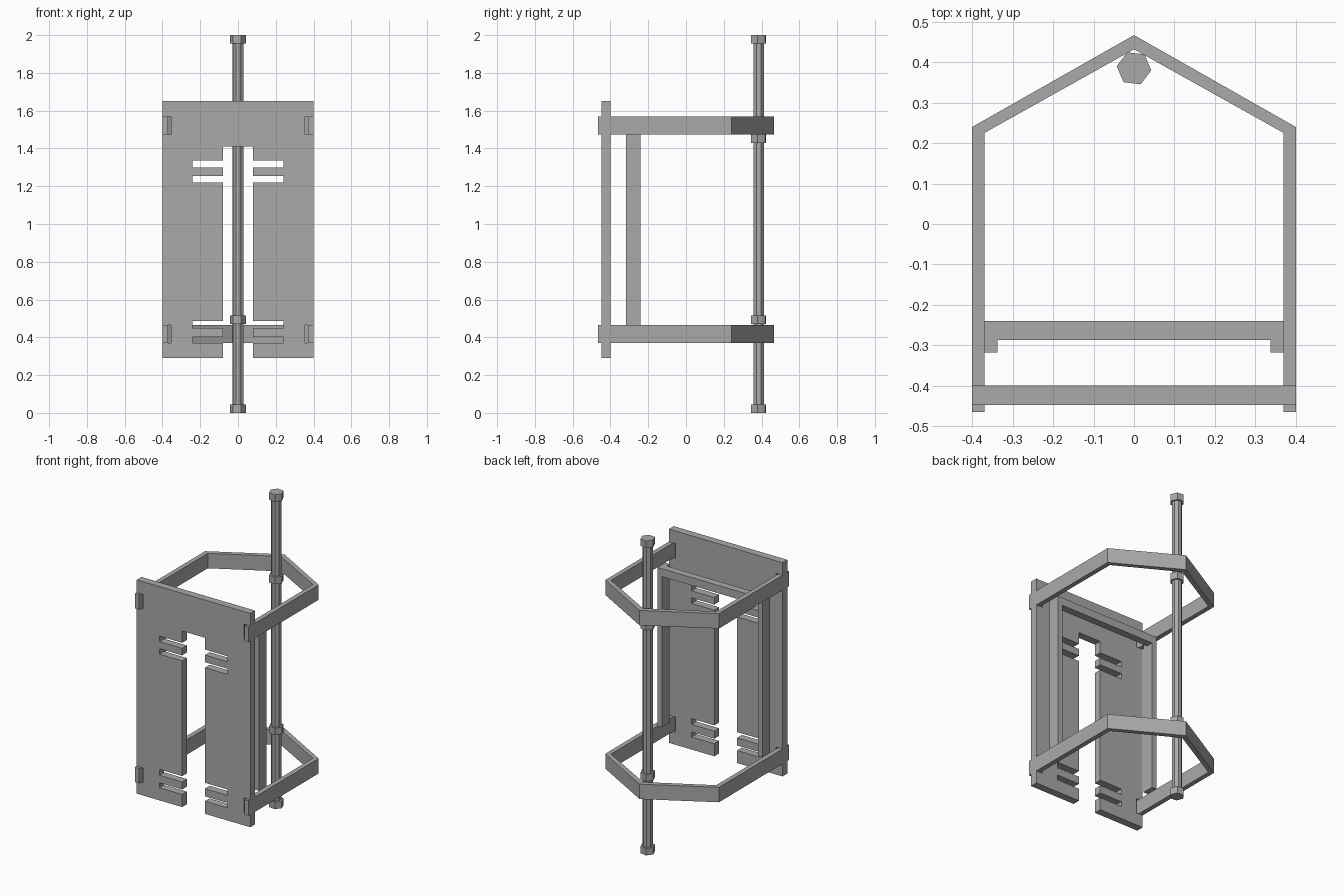
import bpy
import bmesh
from math import radians
from mathutils import Matrix

cube = bpy.data.objects.get("Cube")
if cube:
    bpy.data.objects.remove(cube, do_unlink=True)

GREY = 0.4
grey = bpy.data.materials.new("plain grey")
grey.use_nodes = True
grey.diffuse_color = (GREY, GREY, GREY, 1)
grey.node_tree.nodes["Principled BSDF"].inputs["Base Color"].default_value = (GREY, GREY, GREY, 1)


def finish(name, bm):
    bmesh.ops.recalc_face_normals(bm, faces=bm.faces)
    mesh = bpy.data.meshes.new(name)
    bm.to_mesh(mesh)
    bm.free()
    mesh.materials.append(grey)
    obj = bpy.data.objects.new(name, mesh)
    bpy.context.collection.objects.link(obj)
    return obj


def prism(name, outline, direction):
    """Extrude a closed outline along a direction."""
    bm = bmesh.new()
    face = bm.faces.new([bm.verts.new(p) for p in outline])
    ext = bmesh.ops.extrude_face_region(bm, geom=[face])
    moved = [v for v in ext["geom"] if isinstance(v, bmesh.types.BMVert)]
    bmesh.ops.translate(bm, verts=moved, vec=direction)
    return finish(name, bm)


def mirrored(half):
    """Complete an outline that starts and ends on the x = 0 line."""
    return half + [(-x, v) for x, v in reversed(half) if x > 0]


def box(name, x0, x1, y0, y1, z0, z1):
    return prism(name, [(x0, y0, z0), (x1, y0, z0), (x1, y1, z0), (x0, y1, z0)], (0, 0, z1 - z0))


def rod(name, radius, sides, z0, z1):
    bm = bmesh.new()
    spin = Matrix.Translation((0, 0.385, (z0 + z1) / 2)) @ Matrix.Rotation(radians(23), 4, "Z")
    bmesh.ops.create_cone(bm, cap_ends=True, segments=sides, radius1=radius, radius2=radius,
                          depth=z1 - z0, matrix=spin)
    return finish(name, bm)


# Heights of the two bands
BANDS = {"lower": (0.37, 0.465), "upper": (1.475, 1.57)}

# Front panel: central slot, side slits and edge notches for the bands
half = [(0, 1.65), (0.4, 1.65)]
for z0, z1 in (BANDS["upper"], BANDS["lower"]):
    half += [(0.4, z1), (0.355, z1), (0.355, z0), (0.4, z0)]
half += [(0.4, 0.29), (0.08, 0.29)]
for z0, z1 in ((0.37, 0.402), (0.45, 0.487), (1.22, 1.255), (1.30, 1.335)):
    half += [(0.08, z0), (0.24, z0), (0.24, z1), (0.08, z1)]
half += [(0.08, 1.41), (0, 1.41)]
outline = half + [(-x, z) for x, z in reversed(half) if x > 0]
prism("front_panel", [(x, -0.447, z) for x, z in outline], (0, 0.048, 0))

# Pointed bands reaching from the panel around the rod
outer = [(0.4, -0.465), (0.4, 0.24), (0, 0.467)]
inner = [(0, 0.432), (0.37, 0.225), (0.37, -0.465)]
right_side = [(-x, y) for x, y in outer[:2]]
left_inner = [(-x, y) for x, y in inner[1:]]
band = outer + right_side[::-1] + left_inner[::-1] + inner
for level, (z0, z1) in BANDS.items():
    prism(level + "_band", [(x, y, z0) for x, y in band], (0, 0, z1 - z0))

# Inner frame: two posts under the upper band, joined by a crossbar
for side, s in (("left", 1), ("right", -1)):
    box(side + "_post", *sorted((0.338 * s, 0.37 * s)), -0.318, -0.24, 0.465, 1.475)
box("crossbar", -0.353, 0.353, -0.287, -0.24, 1.425, 1.475)

# Rear rod with hexagonal nuts
rod("rear_rod", 0.03, 8, 0, 2)
for i, z in enumerate((0, 0.47, 1.43, 1.955)):
    rod(f"nut_{i + 1}", 0.043, 6, z, z + 0.045)
